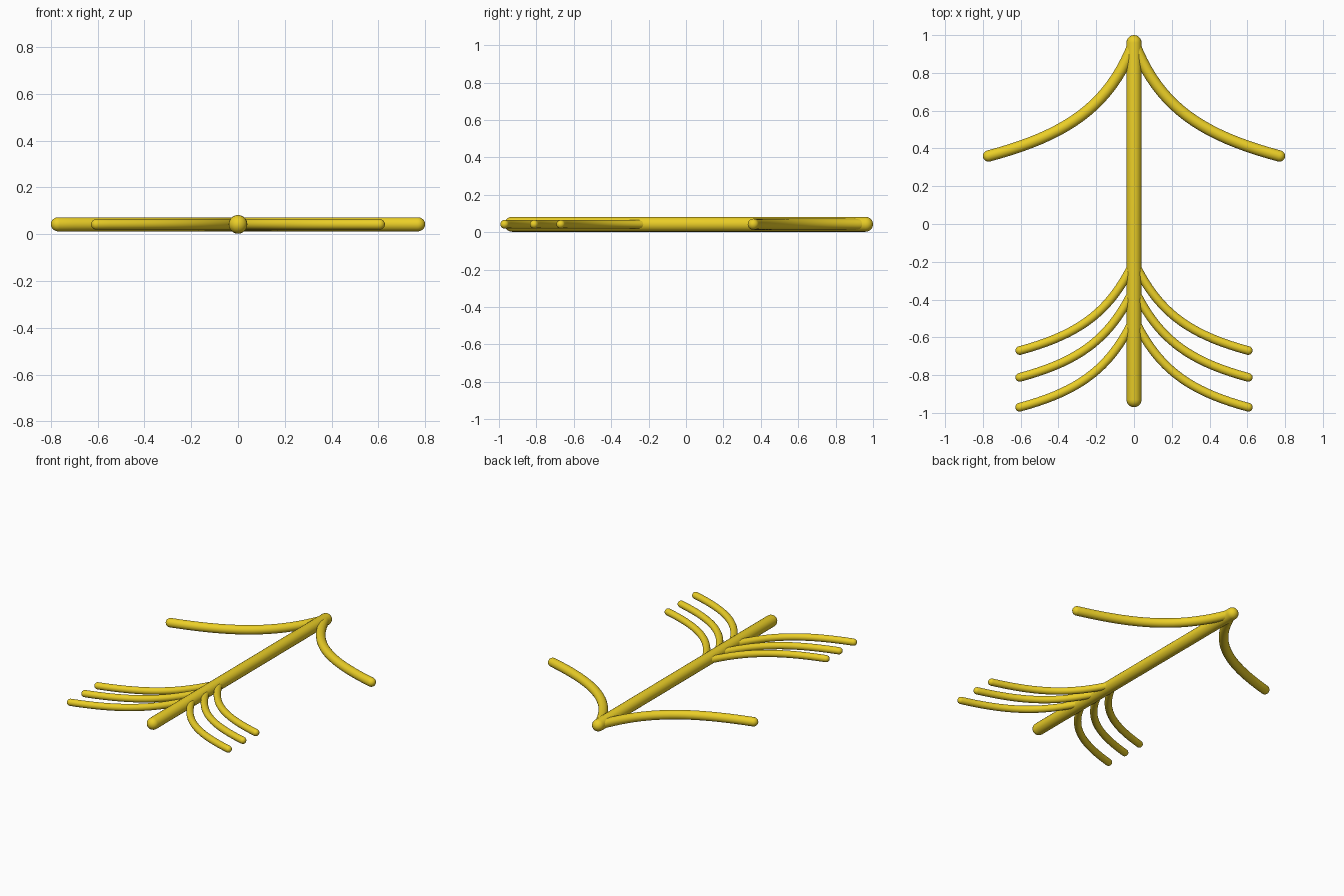
import bpy, bmesh, math
from mathutils import Vector

if "Cube" in bpy.data.objects:
    bpy.data.objects.remove(bpy.data.objects["Cube"])

Z = 0.042

gold = bpy.data.materials.new("gold")
gold.diffuse_color = (0.83, 0.62, 0.02, 1)
gold.use_nodes = True
gold.node_tree.nodes["Principled BSDF"].inputs["Base Color"].default_value = gold.diffuse_color


def tube(name, path, r, sides=20, cap=5):
    """Round tube with domed ends along a flat path in the xy plane."""
    pts = [Vector((x, y, Z)) for x, y in path]
    n = len(pts)
    tans = [(pts[min(i + 1, n - 1)] - pts[max(i - 1, 0)]).normalized() for i in range(n)]
    steps = [math.pi / 2 * k / cap for k in range(1, cap + 1)]
    rings = [(pts[0] - tans[0] * r * math.cos(a), tans[0], r * math.sin(a)) for a in steps]
    rings += [(pts[i], tans[i], r) for i in range(1, n - 1)]
    rings += [(pts[-1] + tans[-1] * r * math.cos(a), tans[-1], r * math.sin(a)) for a in reversed(steps)]
    bm = bmesh.new()
    loops = []
    for c, t, rad in rings:
        side = Vector((t.y, -t.x, 0))
        loops.append([bm.verts.new(c + side * rad * math.cos(2 * math.pi * k / sides)
                                   + Vector((0, 0, rad * math.sin(2 * math.pi * k / sides))))
                      for k in range(sides)])
    for a, b in zip(loops, loops[1:]):
        for k in range(sides):
            j = (k + 1) % sides
            bm.faces.new((a[k], a[j], b[j], b[k]))
    for loop, tip in ((loops[0], pts[0] - tans[0] * r), (loops[-1], pts[-1] + tans[-1] * r)):
        v = bm.verts.new(tip)
        for k in range(sides):
            bm.faces.new((loop[k], loop[(k + 1) % sides], v))
    bmesh.ops.recalc_face_normals(bm, faces=bm.faces)
    for f in bm.faces:
        f.smooth = True
    me = bpy.data.meshes.new(name)
    bm.to_mesh(me)
    bm.free()
    me.materials.append(gold)
    ob = bpy.data.objects.new(name, me)
    bpy.context.collection.objects.link(ob)
    return ob


def bezier(p, n=20):
    out = []
    for i in range(n + 1):
        t = i / n
        w = ((1 - t) ** 3, 3 * t * (1 - t) ** 2, 3 * t * t * (1 - t), t ** 3)
        out.append(tuple(sum(a * q[d] for a, q in zip(w, p)) for d in (0, 1)))
    return out


def pair(name, p, r):
    for label, s in (("right", 1), ("left", -1)):
        tube(f"{name}_{label}", bezier([(s * x, y) for x, y in p]), r)


# straight shaft
tube("shaft", [(0, -0.93), (0, 0), (0, 0.96)], 0.04)

# swept barbs of the arrow head
pair("head_barb", [(0, 0.96), (0.13, 0.62), (0.36, 0.47), (0.77, 0.36)], 0.03)

# three pairs of tail feathers
for i, y in enumerate((-0.67, -0.812, -0.97)):
    pair(f"tail_feather_{i + 1}",
         [(0, y + 0.47), (0.12, y + 0.22), (0.27, y + 0.09), (0.605, y)], 0.023)
